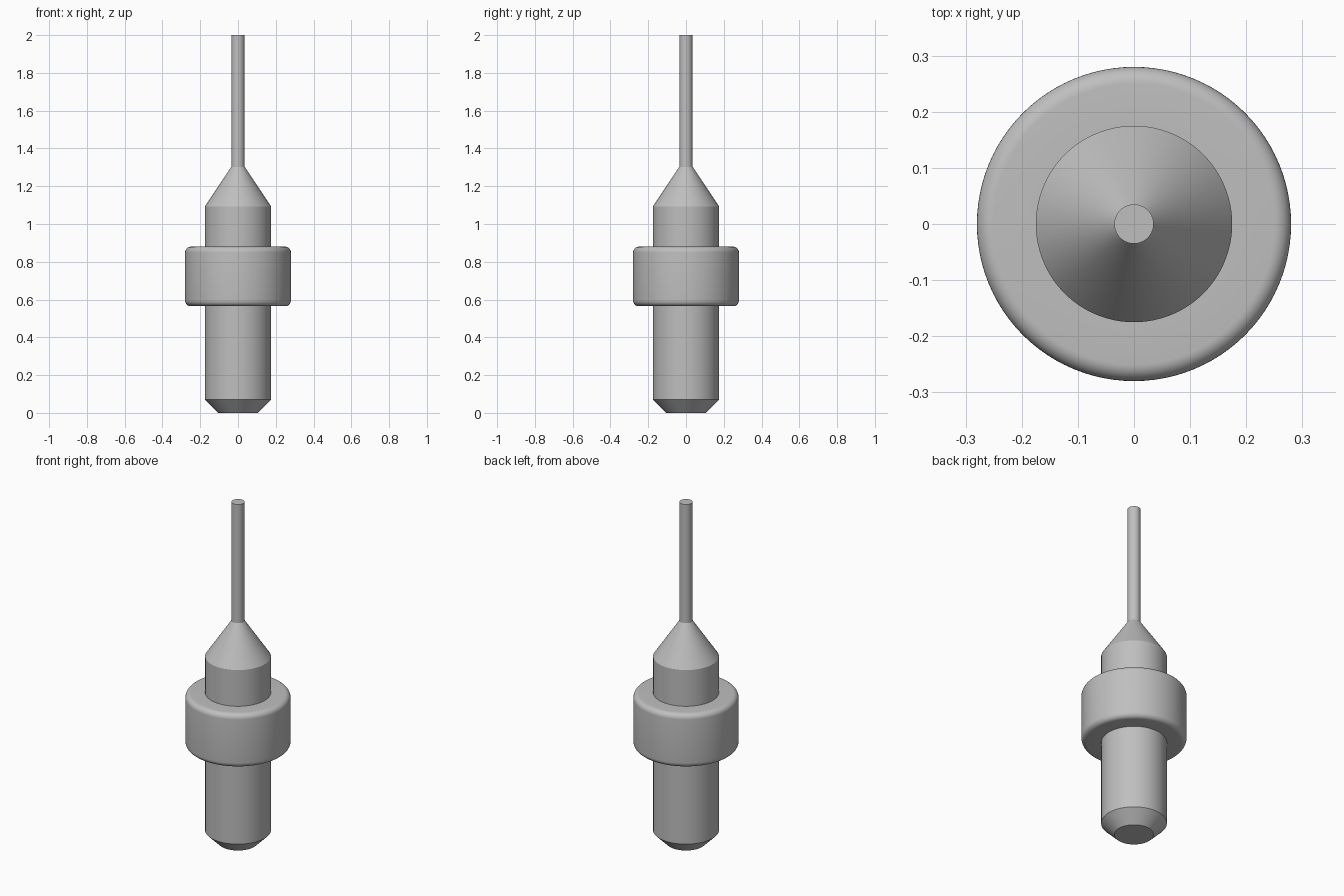
import bpy
import bmesh
from math import cos, sin, pi, radians

cube = bpy.data.objects.get("Cube")
if cube:
    bpy.data.objects.remove(cube, do_unlink=True)

SEGMENTS = 96
SHAFT_R, COLLAR_R, PIN_R, TIP_R = 0.175, 0.28, 0.035, 0.105
COLLAR_LOW, COLLAR_HIGH, FILLET = 0.565, 0.88, 0.03

steel = bpy.data.materials.new("steel grey")
steel.use_nodes = True
colour = (0.52, 0.52, 0.52, 1)
steel.diffuse_color = colour
steel.node_tree.nodes["Principled BSDF"].inputs["Base Color"].default_value = colour


def lathe(name, profile, cap_bottom=False, cap_top=False):
    """Turn a (radius, height) profile, listed from bottom to top, about z."""
    bm = bmesh.new()
    rings = []
    for r, z in profile:
        angles = [2 * pi * j / SEGMENTS for j in range(SEGMENTS)]
        rings.append([bm.verts.new((r * cos(a), r * sin(a), z)) for a in angles])
    for low, high in zip(rings, rings[1:]):
        for j in range(SEGMENTS):
            k = (j + 1) % SEGMENTS
            bm.faces.new((low[j], low[k], high[k], high[j]))
    if cap_bottom:
        bm.faces.new(rings[0][::-1])
    if cap_top:
        bm.faces.new(rings[-1])
    mesh = bpy.data.meshes.new(name)
    bm.to_mesh(mesh)
    bm.free()
    mesh.materials.append(steel)
    obj = bpy.data.objects.new(name, mesh)
    bpy.context.collection.objects.link(obj)
    bpy.ops.object.select_all(action="DESELECT")
    obj.select_set(True)
    bpy.context.view_layer.objects.active = obj
    bpy.ops.object.shade_smooth_by_angle(angle=radians(25))
    return obj


def fillet(z, start, steps=8):
    """Quarter-round corner of the collar, centred at height z."""
    angles = [start + pi / 2 * i / steps for i in range(steps + 1)]
    return [(COLLAR_R - FILLET + FILLET * cos(a), z + FILLET * sin(a)) for a in angles]


# Lower shaft with chamfered end
lathe("lower_shaft", [(TIP_R, 0), (SHAFT_R, 0.07), (SHAFT_R, COLLAR_LOW)], cap_bottom=True)

# Collar with rounded rims
lathe("collar", [(SHAFT_R, COLLAR_LOW)]
      + fillet(COLLAR_LOW + FILLET, -pi / 2)
      + fillet(COLLAR_HIGH - FILLET, 0)
      + [(SHAFT_R, COLLAR_HIGH)])

# Upper shaft, tapering cone and thin pin
lathe("upper_shaft_and_cone", [(SHAFT_R, COLLAR_HIGH), (SHAFT_R, 1.093), (PIN_R, 1.303)])
lathe("pin", [(PIN_R, 1.303), (PIN_R, 2.0)], cap_top=True)
